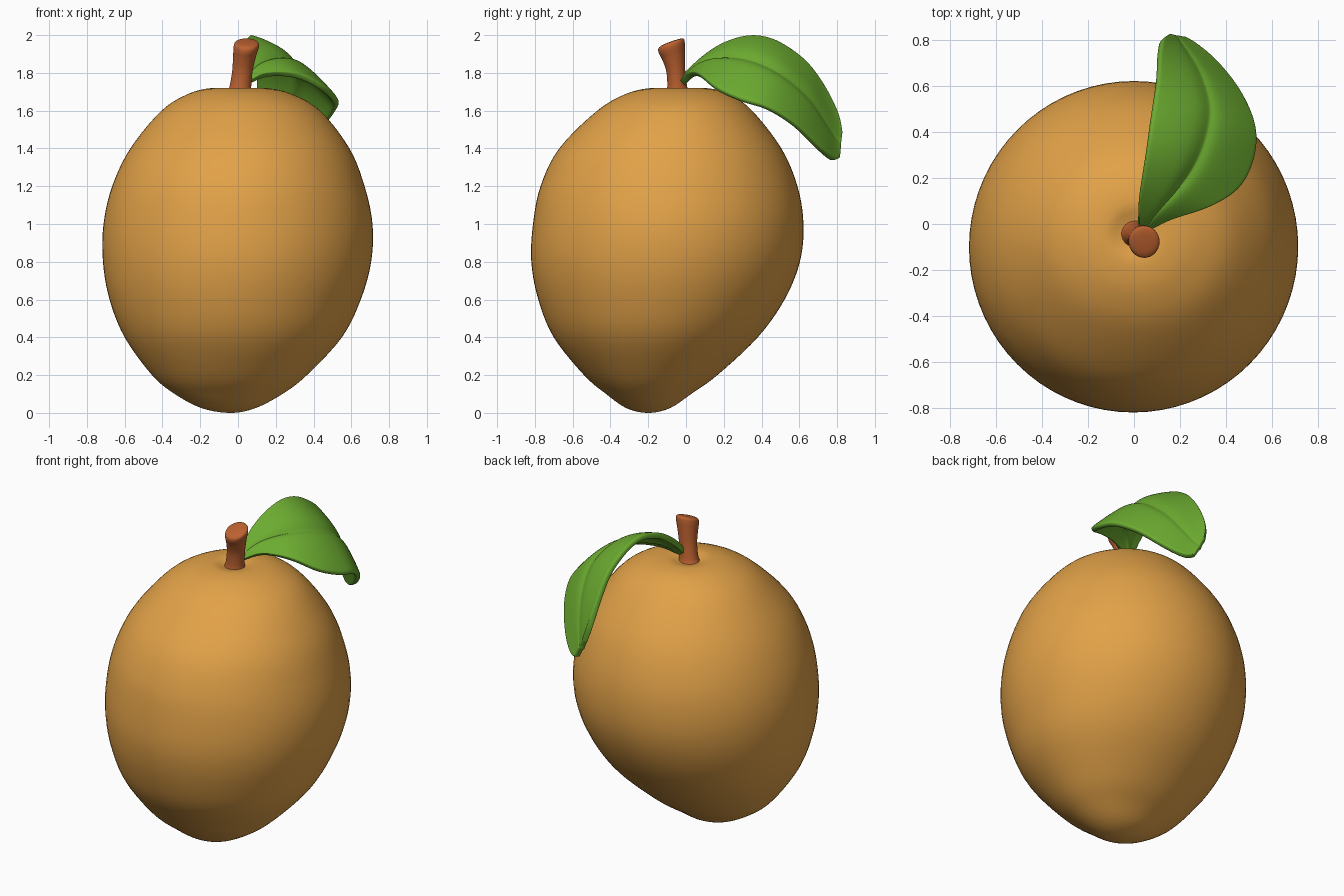
import bpy, bmesh, math
from mathutils import Vector


def material(name, rgb):
    m = bpy.data.materials.new(name)
    m.diffuse_color = (*rgb, 1)
    return m


def catmull(knots, steps, mirror_ends=False):
    """Smooth curve through tuples; mirrored ends make rounded poles (radii flip sign)."""
    k = [Vector(p) for p in knots]
    if mirror_ends:
        flip = lambda p: Vector((p[0], p[1], p[2], -p[3], -p[4]))
        k = [flip(k[1])] + k + [flip(k[-2])]
    else:
        k = [2 * k[0] - k[1]] + k + [2 * k[-1] - k[-2]]
    out = []
    for i in range(1, len(k) - 2):
        a, b, c, d = k[i - 1:i + 3]
        for s in range(steps):
            t = s / steps
            out.append(0.5 * (2 * b + (c - a) * t + (2 * a - 5 * b + 4 * c - d) * t * t
                              + (3 * b - a - 3 * c + d) * t ** 3))
    out.append(k[-2])
    return out


def grid_object(name, rows, mat, wrap):
    """Skin a list of equally long point rows."""
    bm = bmesh.new()
    vs = [[bm.verts.new(p) for p in row] for row in rows]
    n = len(rows[0])
    for r0, r1 in zip(vs, vs[1:]):
        for j in range(n if wrap else n - 1):
            bm.faces.new((r0[j], r0[(j + 1) % n], r1[(j + 1) % n], r1[j]))
    bmesh.ops.remove_doubles(bm, verts=bm.verts, dist=0.0005)
    bmesh.ops.recalc_face_normals(bm, faces=bm.faces)
    me = bpy.data.meshes.new(name)
    bm.to_mesh(me)
    bm.free()
    for p in me.polygons:
        p.use_smooth = True
    me.materials.append(mat)
    ob = bpy.data.objects.new(name, me)
    bpy.context.collection.objects.link(ob)
    return ob


def loft(name, knots, mat, sides, steps):
    """Rings from knots (z, centre x, centre y, radius x, radius y)."""
    rows = []
    for z, cx, cy, rx, ry in catmull(knots, steps, True):
        rows.append([(cx + rx * math.cos(a), cy + ry * math.sin(a), z)
                     for a in (2 * math.pi * i / sides for i in range(sides))])
    return grid_object(name, rows, mat, True)


orange = material("fruit orange", (0.76, 0.36, 0.065))
brown = material("stem brown", (0.51, 0.122, 0.03))
green = material("leaf green", (0.15, 0.41, 0.03))

# Fruit body: leaning egg shape with a small dip at the stem
loft("fruit_body", [
    (0.00, -0.04, -0.20, 0, 0),
    (0.025, -0.05, -0.20, 0.142, 0.115),
    (0.10, -0.05, -0.198, 0.285, 0.225),
    (0.20, -0.045, -0.187, 0.41, 0.353),
    (0.40, -0.025, -0.16, 0.575, 0.54),
    (0.60, -0.015, -0.13, 0.665, 0.652),
    (0.80, -0.005, -0.108, 0.71, 0.711),
    (1.00, 0.00, -0.094, 0.712, 0.716),
    (1.20, 0.002, -0.09, 0.668, 0.68),
    (1.40, 0.01, -0.083, 0.58, 0.588),
    (1.60, 0.015, -0.06, 0.42, 0.41),
    (1.69, 0.01, -0.045, 0.27, 0.27),
    (1.72, 0.005, -0.04, 0.14, 0.14),
    (1.705, 0.00, -0.04, 0.06, 0.06),
    (1.69, 0.00, -0.04, 0, 0)], orange, 72, 5)

# Stem: flared at both ends, leaning slightly, with a tilted cut top
stem = loft("stem", [
    (1.66, 0.000, -0.04, 0, 0),
    (1.67, 0.000, -0.04, 0.08, 0.075),
    (1.71, 0.010, -0.045, 0.06, 0.055),
    (1.80, 0.022, -0.053, 0.054, 0.05),
    (1.88, 0.034, -0.066, 0.06, 0.06),
    (1.94, 0.044, -0.077, 0.067, 0.07),
    (1.962, 0.045, -0.077, 0.055, 0.058),
    (1.967, 0.045, -0.077, 0, 0)], brown, 32, 4)
for v in stem.data.vertices:
    w = max(0, min(1, (v.co.z - 1.82) / 0.1))
    v.co.z += 0.35 * w * (v.co.y + 0.077)

# Leaf: stations of left edge, midrib, right edge (x, y, z each)
stations = [
    (0.02, -0.02, 1.765, 0.03, -0.025, 1.75, 0.045, -0.025, 1.74),
    (0.02, 0.09, 1.87, 0.10, 0.06, 1.835, 0.16, 0.03, 1.79),
    (0.035, 0.20, 1.945, 0.18, 0.15, 1.88, 0.33, 0.08, 1.78),
    (0.055, 0.33, 1.985, 0.25, 0.25, 1.89, 0.46, 0.165, 1.71),
    (0.07, 0.44, 1.975, 0.30, 0.37, 1.865, 0.52, 0.30, 1.65),
    (0.085, 0.54, 1.925, 0.32, 0.50, 1.80, 0.52, 0.43, 1.61),
    (0.10, 0.64, 1.845, 0.285, 0.63, 1.69, 0.455, 0.575, 1.52),
    (0.105, 0.73, 1.72, 0.24, 0.715, 1.57, 0.355, 0.70, 1.40),
    (0.12, 0.80, 1.58, 0.195, 0.78, 1.46, 0.265, 0.775, 1.34),
    (0.15, 0.82, 1.47, 0.175, 0.815, 1.42, 0.21, 0.805, 1.35)]
rows = []
for s in catmull(stations, 3):
    left, mid, right = Vector(s[0:3]), Vector(s[3:6]), Vector(s[6:9])
    ctrl = 2 * mid - (left + right) / 2
    width = (right - left).length
    row = []
    for u in (0, 0.04, 0.15, 0.28, 0.4, 0.47, 0.5, 0.53, 0.6, 0.72, 0.85, 0.96, 1):
        p = left * (1 - u) ** 2 + ctrl * 2 * u * (1 - u) + right * u * u
        # groove along the midrib
        p.z -= 0.025 * min(1, width / 0.4) * math.exp(-((u - 0.5) / 0.06) ** 2)
        row.append(p)
    rows.append(row)
leaf = grid_object("leaf", rows, green, False)
solid = leaf.modifiers.new("thickness", 'SOLIDIFY')
solid.thickness = 0.035
solid.offset = 0
sub = leaf.modifiers.new("smooth", 'SUBSURF')
sub.levels = sub.render_levels = 2
